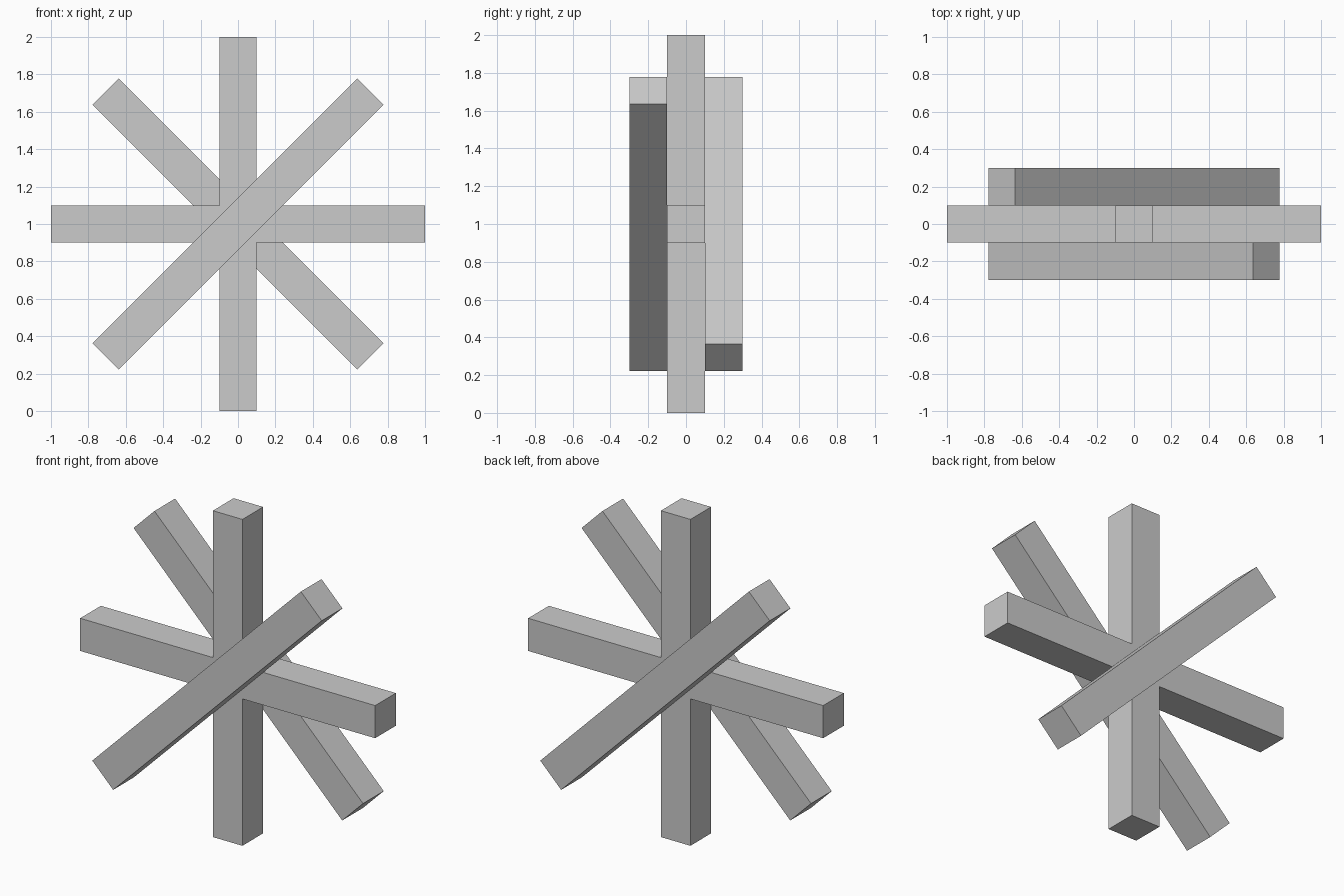
import bpy
from math import radians

if "Cube" in bpy.data.objects:
    bpy.data.objects.remove(bpy.data.objects["Cube"])

LENGTH, WIDTH = 2.0, 0.2


def bar(name, y, angle):
    """Square bar lying along x, turned about the y axis through z = 1."""
    bpy.ops.mesh.primitive_cube_add(size=1, location=(0, y, 1))
    ob = bpy.context.object
    ob.name = name
    ob.scale = (LENGTH, WIDTH, WIDTH)
    bpy.ops.object.transform_apply(location=False, rotation=False, scale=True)
    ob.rotation_euler.y = radians(angle)
    return ob


# Upright cross in the middle layer
bar("horizontal_bar", 0, 0)
bar("vertical_bar", 0, 90)

# Diagonal bars, one in front and one behind
bar("front_diagonal_bar", -WIDTH, -45)
bar("back_diagonal_bar", WIDTH, 45)
